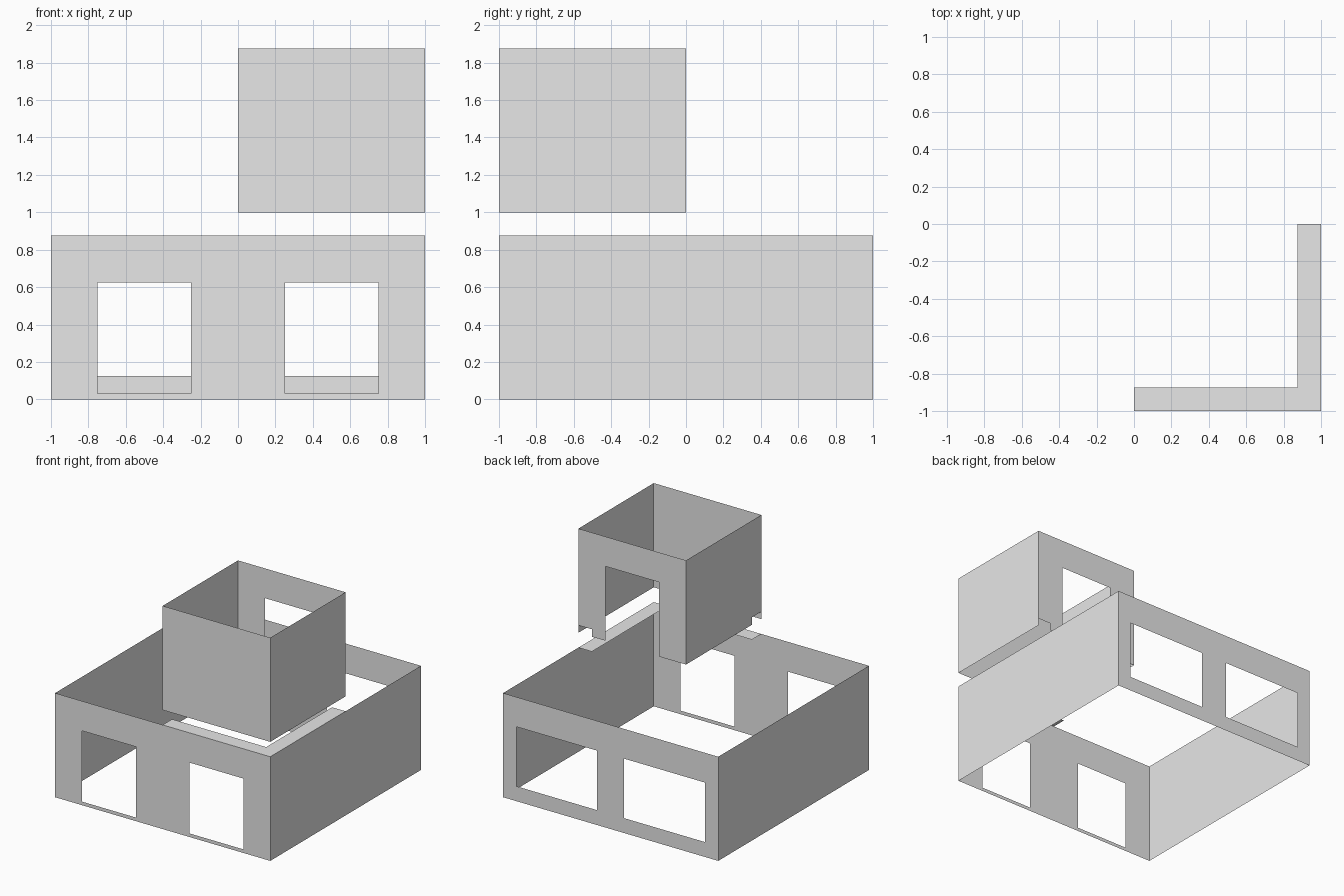
import bpy
import bmesh
from mathutils import Vector

cube = bpy.data.objects.get("Cube")
if cube:
    bpy.data.objects.remove(cube, do_unlink=True)

# One plain grey for everything
GREY = (0.8, 0.8, 0.8, 1.0)
grey = bpy.data.materials.new("plain_grey")
grey.use_nodes = True
grey.diffuse_color = GREY
grey.node_tree.nodes["Principled BSDF"].inputs["Base Color"].default_value = GREY

X, Y, Z = Vector((1, 0, 0)), Vector((0, 1, 0)), Vector((0, 0, 1))


def sheet(name, origin, u, v, width, height, holes=()):
    """Flat sheet spanned by u and v, with rectangular holes (u0, u1, v0, v1)."""
    us = sorted({0, width, *(a for h in holes for a in h[:2])})
    vs = sorted({0, height, *(a for h in holes for a in h[2:])})
    bm = bmesh.new()
    for u0, u1 in zip(us, us[1:]):
        for v0, v1 in zip(vs, vs[1:]):
            cu, cv = (u0 + u1) / 2, (v0 + v1) / 2
            if any(a < cu < b and c < cv < d for a, b, c, d in holes):
                continue
            corners = ((u0, v0), (u1, v0), (u1, v1), (u0, v1))
            bm.faces.new([bm.verts.new(Vector(origin) + u * a + v * b)
                          for a, b in corners])
    bmesh.ops.remove_doubles(bm, verts=bm.verts, dist=0.0001)
    mesh = bpy.data.meshes.new(name)
    bm.to_mesh(mesh)
    bm.free()
    mesh.materials.append(grey)
    obj = bpy.data.objects.new(name, mesh)
    bpy.context.collection.objects.link(obj)
    return obj


def room(prefix, x0, y0, z0, size, height, front=(), right=(), back=(), left=()):
    """Four outward-facing walls around a square plan."""
    x1, y1 = x0 + size, y0 + size
    sheet(prefix + "_front_wall", (x0, y0, z0), X, Z, size, height, front)
    sheet(prefix + "_left_wall", (x1, y0, z0), Y, Z, size, height, left)
    sheet(prefix + "_back_wall", (x1, y1, z0), -X, Z, size, height, back)
    sheet(prefix + "_right_wall", (x0, y1, z0), -Y, Z, size, height, right)


WALL = 0.875    # storey height
LEDGE = 0.125   # ledge width
NOTCH = 0.0625  # notch height

# Lower storey: two doorways in front, two wide windows at the back
doors = [(a, a + 0.5, 0.03, 0.625) for a in (0.25, 1.25)]
windows = [(a, a + 0.75, 0.125, 0.625) for a in (0.125, 1.125)]
room("lower", -1, -1, 0, 2, WALL, front=doors, back=windows)

# Upper storey: doorway at the back, small notches over the ledge ends
room("upper", 0, -1, 1, 1, WALL,
     back=[(0.25, 0.75, 0, 0.625), (0, LEDGE, 0, NOTCH)],
     right=[(1 - LEDGE, 1, 0, NOTCH)])

# L-shaped ledge on top of the lower walls
sheet("ledge", (0, -1, WALL), X, Y, 1, 1, [(0, 1 - LEDGE, LEDGE, 1)])
